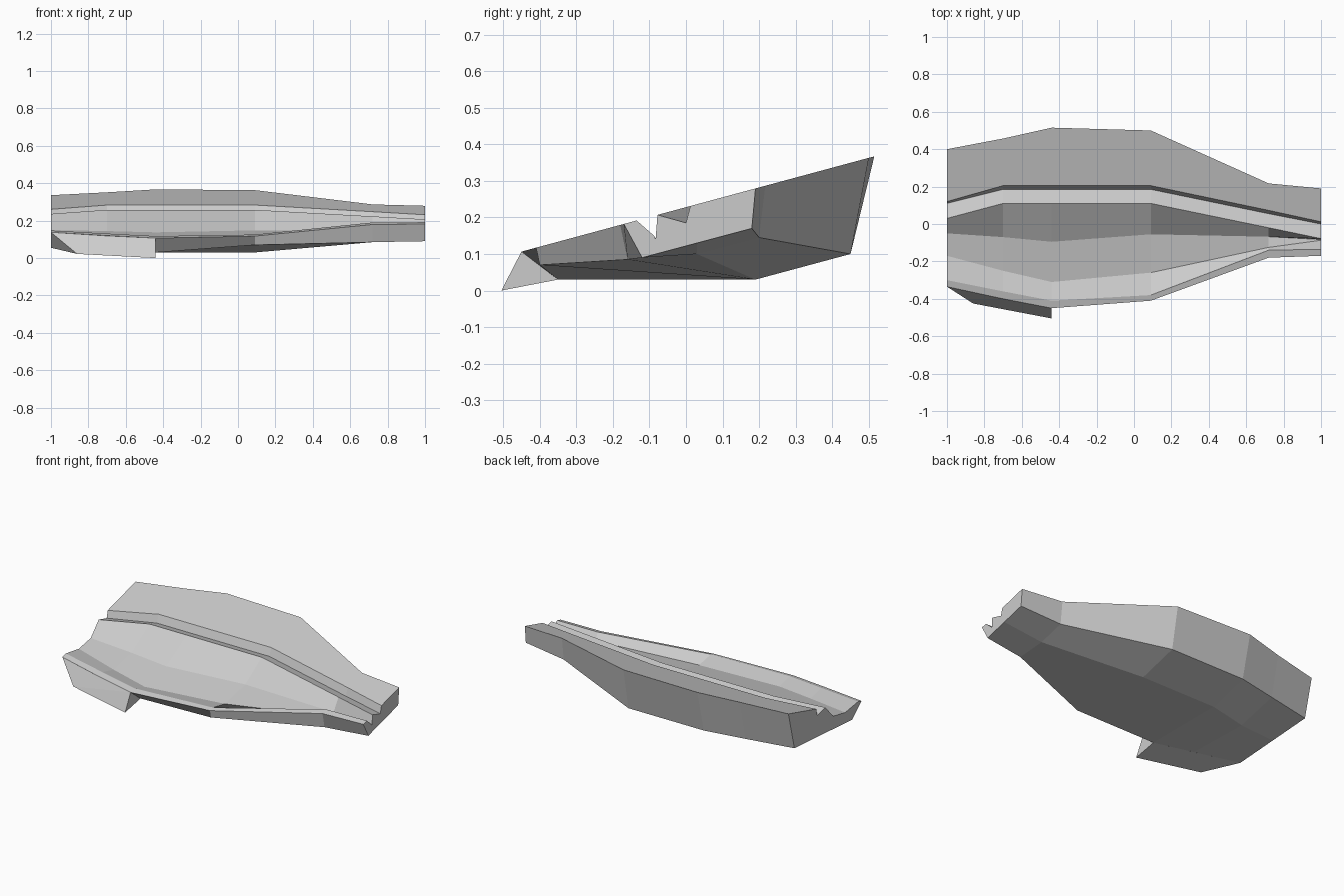
import bpy
import bmesh

cube = bpy.data.objects.get("Cube")
if cube:
    bpy.data.objects.remove(cube, do_unlink=True)

# One plain grey for the whole model
grey = bpy.data.materials.new("light_grey")
grey.use_nodes = True
colour = (0.6, 0.6, 0.6, 1)
grey.diffuse_color = colour
grey.node_tree.nodes["Principled BSDF"].inputs["Base Color"].default_value = colour


def finish(bm, name):
    """Turn a bmesh into a flat shaded object."""
    bmesh.ops.recalc_face_normals(bm, faces=bm.faces[:])
    mesh = bpy.data.meshes.new(name)
    bm.to_mesh(mesh)
    bm.free()
    mesh.materials.append(grey)
    obj = bpy.data.objects.new(name, mesh)
    bpy.context.scene.collection.objects.link(obj)
    return obj


def slope(y, depth=0.0):
    """Height of the tilted deck at y, less the depth of a groove."""
    return 0.228 + 0.27 * y - depth


# Stations along the length of the hull
stations = (-1, -0.7, -0.44, 0.09, 0.72, 1)

# Deck rails: groove depth, then y at each station
deck_rails = {
    "lip_outer": (0, (-.335, -.40, -.45, -.41, -.18, -.17)),
    "lip_inner": (0, (-.30, -.36, -.41, -.38, -.14, -.135)),
    "trough_front": (.055, (-.17, -.25, -.31, -.26, -.125, -.087)),
    "trough_back": (.065, (-.05, -.07, -.095, -.055, -.068, -.083)),
    "ledge_front": (0, (.03, .11, .11, .11, -.02, -.078)),
    "ledge_back": (.043, (.11, .185, .185, .185, .055, 0)),
    "riser_top": (0, (.12, .205, .205, .205, .073, .012)),
    "back_top": (0, (.40, .457, .515, .50, .217, .19)),
}

# Keel rails: (y, z) at each station
keel_rails = {
    "back_bottom": ((.34, .095), (.40, .097), (.45, .10), (.45, .10), (.20, .145), (.18, .17)),
    "keel": ((.05, .075), (.13, .03), (.19, .03), (.19, .03), (.03, .10), (.03, .13)),
    "front_bottom": ((-.24, .055), (-.30, .042), (-.35, .03), (-.40, .07), (-.16, .085), (-.12, .09)),
}


def build_hull():
    rails = [[(y, slope(y, depth)) for y in ys] for depth, ys in deck_rails.values()]
    rails += list(keel_rails.values())
    bm = bmesh.new()
    rings = [[bm.verts.new((x, *rail[i])) for rail in rails] for i, x in enumerate(stations)]
    for a, b in zip(rings, rings[1:]):
        for j in range(len(a)):
            k = (j + 1) % len(a)
            bm.faces.new((a[j], a[k], b[k], b[j]))
    bm.faces.new(rings[0])
    bm.faces.new(rings[-1])
    return finish(bm, "terraced_hull")


def build_fin():
    # Wedge hanging below the front lip at one end
    corners = (
        (-1, -.335, slope(-.335)), (-.44, -.45, slope(-.45)),
        (-.44, -.505, 0), (-.86, -.425, .022),
        (-.44, -.35, .03), (-1, -.24, .055),
    )
    bm = bmesh.new()
    for c in corners:
        bm.verts.new(c)
    bmesh.ops.convex_hull(bm, input=bm.verts[:])
    return finish(bm, "front_fin")


build_hull()
build_fin()
